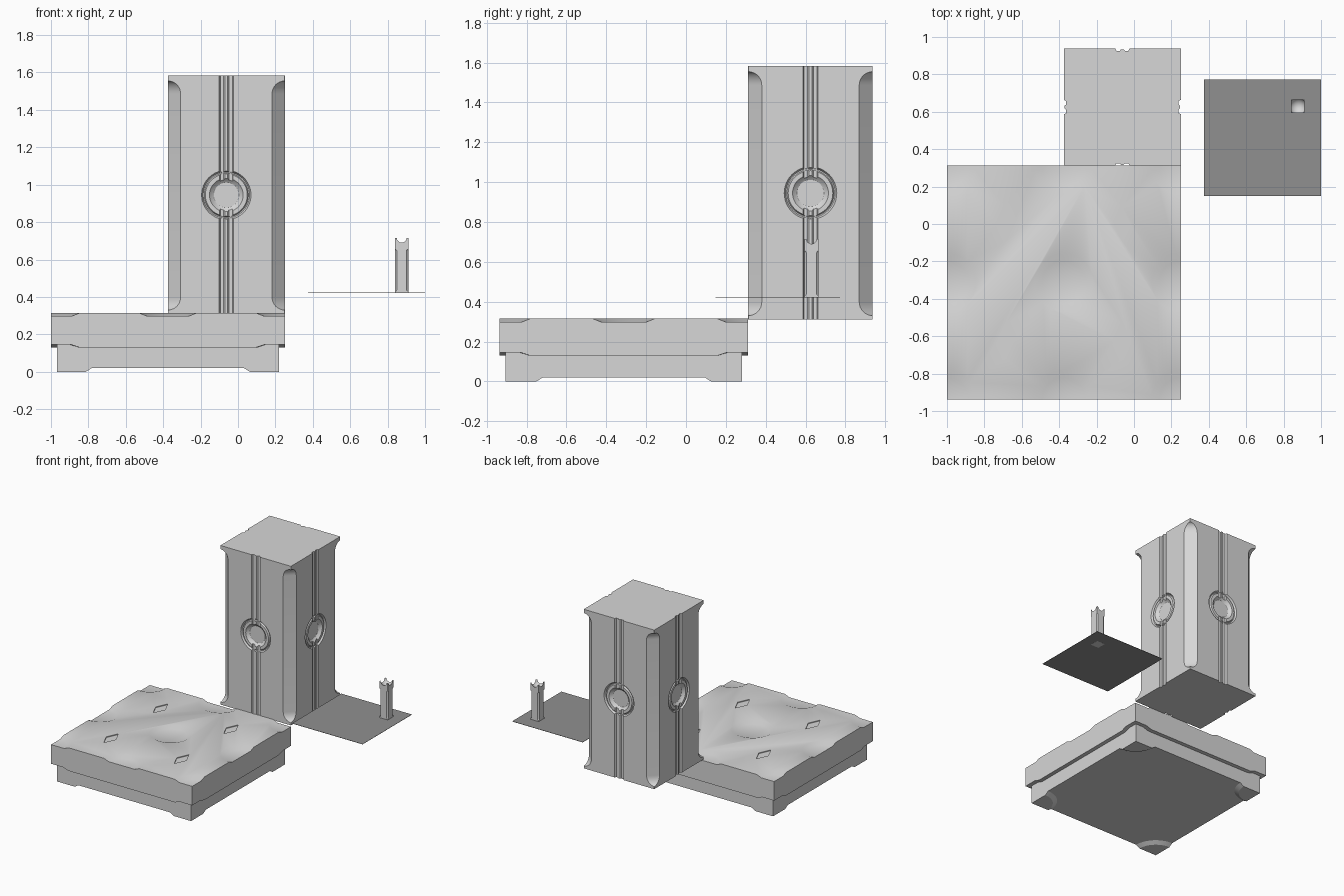
import bpy, bmesh, math
from math import sin, cos, pi
from mathutils import Vector

if "Cube" in bpy.data.objects:
    bpy.data.objects.remove(bpy.data.objects["Cube"])


def material(name, v):
    m = bpy.data.materials.new(name)
    m.diffuse_color = (v, v, v, 1)
    m.use_nodes = True
    m.node_tree.nodes["Principled BSDF"].inputs["Base Color"].default_value = m.diffuse_color
    return m


STONE = material("light grey stone", 0.68)
FLOOR = material("dark grey floor", 0.28)


def loft(bm, rings):
    """Closed solid through rings with equal point counts."""
    vs = [[bm.verts.new(p) for p in r] for r in rings]
    n = len(vs[0])
    for a, b in zip(vs, vs[1:]):
        for i in range(n):
            j = (i + 1) % n
            bm.faces.new((a[i], a[j], b[j], b[i]))
    bm.faces.new(vs[0][::-1])
    bm.faces.new(vs[-1])


def disc(bm, x, y, profile, n=40):
    """Turned solid on a vertical axis; profile is (radius, z)."""
    loft(bm, [[(x + r * cos(2 * pi * i / n), y + r * sin(2 * pi * i / n), z)
               for i in range(n)] for r, z in profile])


def box(bm, x, y, hx, hy, z0, z1):
    loft(bm, [[(x + sx * hx, y + sy * hy, z) for sx, sy in
               ((-1, -1), (1, -1), (1, 1), (-1, 1))] for z in (z0, z1)])


def finish(bm, name, mat=STONE):
    bmesh.ops.recalc_face_normals(bm, faces=bm.faces)
    me = bpy.data.meshes.new(name)
    bm.to_mesh(me)
    bm.free()
    ob = bpy.data.objects.new(name, me)
    me.materials.append(mat)
    bpy.context.collection.objects.link(ob)
    return ob


def select(ob):
    bpy.ops.object.select_all(action='DESELECT')
    ob.select_set(True)
    bpy.context.view_layer.objects.active = ob


def smooth(ob):
    select(ob)
    bpy.ops.object.shade_smooth_by_angle(angle=math.radians(28))


def carve(ob, bm):
    cutter = finish(bm, "cutter")
    cutter.hide_render = True
    mod = ob.modifiers.new("carve", 'BOOLEAN')
    mod.operation, mod.solver, mod.object = 'DIFFERENCE', 'EXACT', cutter
    select(ob)
    bpy.ops.object.modifier_apply(modifier=mod.name)
    bpy.data.objects.remove(cutter)


def column(name, cx, cy, h, z0, z1, lo, hi, c, groove):
    """Square shaft with stopped corner chamfers and an optional face groove."""
    steps = [i / 8 * pi / 2 for i in range(9)]
    levels = [(z0, 0)] + [(lo + c * (1 - cos(t)), c * sin(t)) for t in steps]
    levels += [(hi - c * (1 - cos(t)), c * sin(t)) for t in reversed(steps)] + [(z1, 0)]
    rings = []
    for z, cut in levels:
        e = h - max(cut, 0.0005)
        side = [(-e, 0)] + [(-u, d) for u, d in groove]
        side += [(u, d) for u, d in reversed(groove)] + [(e, 0)]
        ring = []
        for k in range(4):
            ca, sa = round(cos(k * pi / 2)), round(sin(k * pi / 2))
            ring += [(cx + (h - d) * ca - u * sa, cy + (h - d) * sa + u * ca, z)
                     for u, d in side]
        rings.append(ring)
    bm = bmesh.new()
    loft(bm, rings)
    return finish(bm, name)


# Base slab with nine round dents, four diamonds and notched lower corners
BX, BY, HALF = -0.375, -0.3125, 0.625
bm = bmesh.new()
box(bm, BX, BY, HALF, HALF, 0.13, 0.315)
slab = finish(bm, "base_slab")
bm = bmesh.new()
for i in (-1, 0, 1):
    for j in (-1, 0, 1):
        x, y = BX + i * HALF, BY + j * HALF
        disc(bm, x, y, [(0.115, 0.299), (0.195, 0.331)])
        if i and j:
            disc(bm, x, y, [(0.19, 0.118), (0.105, 0.146)])
            dx, dy = BX + i * HALF / 2, BY + j * HALF / 2
            loft(bm, [[(dx + 0.042, dy, z), (dx, dy + 0.092, z),
                       (dx - 0.042, dy, z), (dx, dy - 0.092, z)]
                      for z in (0.309, 0.34)])
carve(slab, bm)
smooth(slab)

# Recessed plinth with a quarter-round foot in each corner
P = 0.593
bm = bmesh.new()
box(bm, BX, BY, P, P, 0.02, 0.2)
plinth = finish(bm, "base_plinth")
bm = bmesh.new()
for sx in (-1, 1):
    for sy in (-1, 1):
        cx, cy = BX + sx * P, BY + sy * P
        loft(bm, [[(cx, cy, z)] + [(cx - sx * r * cos(i * pi / 20),
                                    cy - sy * r * sin(i * pi / 20), z)
                                   for i in range(11)]
                  for r, z in ((0.155, 0), (0.187, 0.0201))])
smooth(finish(bm, "base_feet"))

# Tower with fluted faces
TX, TY, TH = -0.0625, 0.625, 0.3125
groove = [(0.038, 0), (0.032, 0.012), (0.014, 0.012), (0.007, 0.004)]
tower = column("tower", TX, TY, TH, 0.31, 1.584, 0.33, 1.555, 0.068, groove)

# Round dished medallion on each tower face
profile = [(0.067, 0.024), (0.076, 0.018), (0.09, 0.003), (0.112, 0.003),
           (0.118, 0.014), (0.124, 0.014), (0.14, -0.014), (0.14, -0.05)]
bm = bmesh.new()
for k in range(4):
    out = Vector((round(cos(k * pi / 2)), round(sin(k * pi / 2)), 0))
    across = Vector((-out.y, out.x, 0))
    centre = Vector((TX, TY, 0.945))
    loft(bm, [[centre + out * (TH - d) + across * r * cos(a * pi / 24)
               + Vector((0, 0, r * sin(a * pi / 24))) for a in range(48)]
              for r, d in profile])
carve(tower, bm)
smooth(tower)

# Small post with a hollowed top leaving four points
post = column("small_post", 0.875, 0.63, 0.036, 0.42, 0.715, 0.43, 0.655, 0.01, [])
bm = bmesh.new()
bmesh.ops.create_uvsphere(bm, u_segments=32, v_segments=16, radius=0.045)
bmesh.ops.translate(bm, verts=bm.verts, vec=(0.875, 0.63, 0.717))
carve(post, bm)
smooth(post)

# Thin floor panel under the post
bm = bmesh.new()
box(bm, 0.6875, 0.4605, 0.3125, 0.3115, 0.4205, 0.4225)
finish(bm, "floor_panel", FLOOR)
